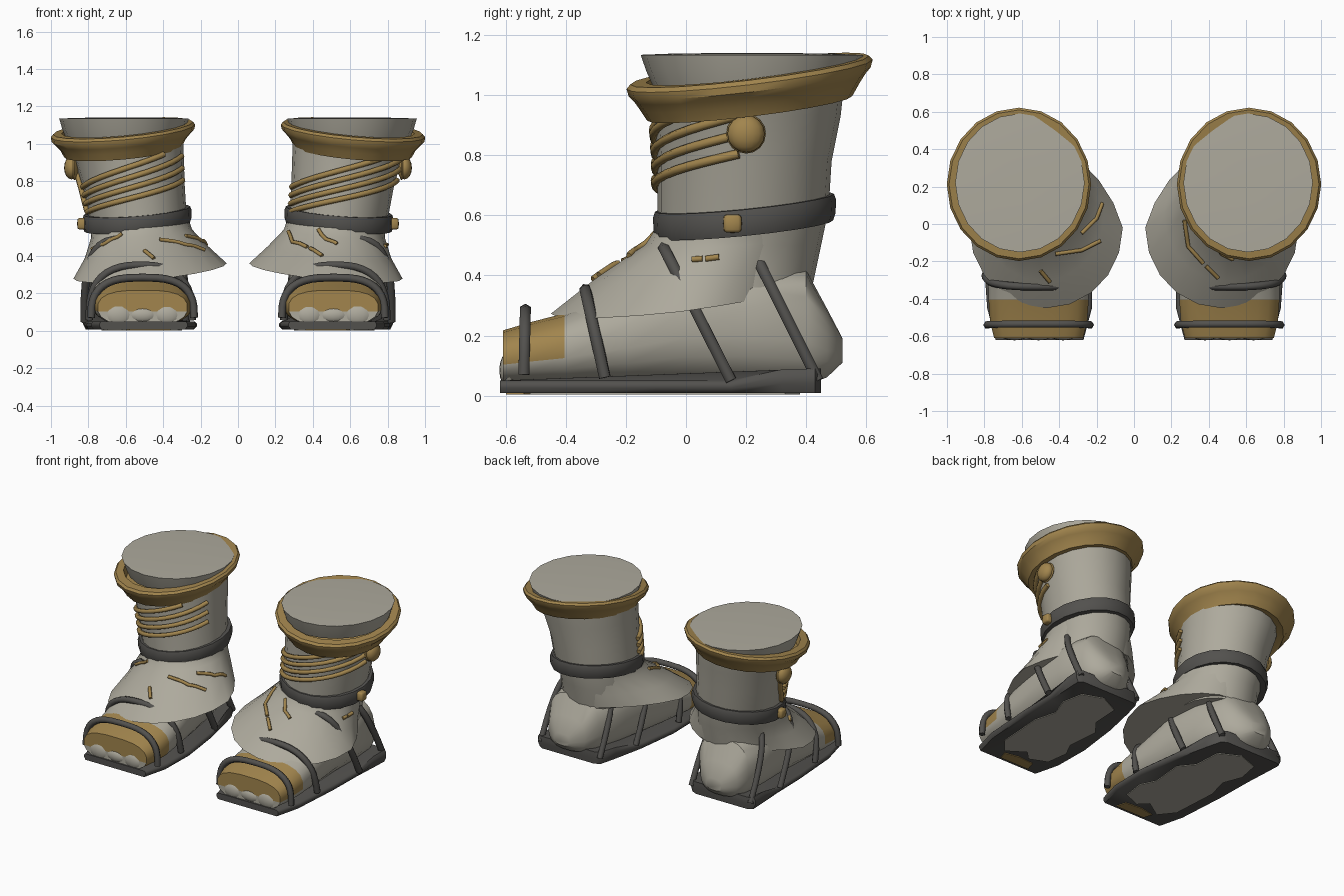
import bpy, bmesh, math
from mathutils import Vector
from mathutils.bvhtree import BVHTree

if "Cube" in bpy.data.objects:
    bpy.data.objects.remove(bpy.data.objects["Cube"])

def material(name, col):
    m = bpy.data.materials.new(name)
    m.diffuse_color = (*col, 1)
    m.use_nodes = True
    m.node_tree.nodes["Principled BSDF"].inputs["Base Color"].default_value = m.diffuse_color
    return m

CLOTH = material("pale_grey", (0.42, 0.40, 0.335))
GOLD = material("gold", (0.36, 0.235, 0.075))
DARK = material("dark_grey", (0.085, 0.082, 0.076))
N = 20

def finish(bm, name, mats, angle=40):
    bmesh.ops.recalc_face_normals(bm, faces=bm.faces[:])
    me = bpy.data.meshes.new(name)
    bm.to_mesh(me)
    bm.free()
    ob = bpy.data.objects.new(name, me)
    bpy.context.collection.objects.link(ob)
    for m in mats:
        me.materials.append(m)
    bpy.context.view_layer.objects.active = ob
    ob.select_set(True)
    bpy.ops.object.shade_smooth_by_angle(angle=math.radians(angle))
    ob.select_set(False)
    return ob

def skin(bm, rings, caps=True):
    """Join rings of points with quads."""
    vs = [[bm.verts.new(p) for p in r] for r in rings]
    n = len(vs[0])
    for a, b in zip(vs, vs[1:]):
        for i in range(n):
            bm.faces.new((a[i], a[(i + 1) % n], b[(i + 1) % n], b[i]))
    if caps:
        bm.faces.new(vs[0])
        bm.faces.new(vs[-1])
    return vs

def oval(s, z, cx, cy, rx, ry, bx=0, by=0, egg=0):
    """Tilted oval; egg narrows it towards the back."""
    pts = []
    for i in range(N):
        a = math.tau * i / N
        dx = rx * math.cos(a) * (1 - egg * max(0, math.sin(a)))
        dy = ry * math.sin(a)
        pts.append((s * (cx + dx), cy + dy, z + bx * dx + by * dy))
    return pts

def loft(name, s, rows, mat, angle=40, caps=True):
    bm = bmesh.new()
    skin(bm, [oval(s, *r) for r in rows], caps)
    return finish(bm, name, [mat], angle)

def cord(name, s, pts, r, mat):
    cu = bpy.data.curves.new(name, 'CURVE')
    cu.dimensions = '3D'
    cu.bevel_depth, cu.bevel_resolution, cu.use_fill_caps = r, 1, True
    sp = cu.splines.new('POLY')
    sp.points.add(len(pts) - 1)
    for q, p in zip(sp.points, pts):
        q.co = (s * p[0], p[1], p[2], 1)
    cu.materials.append(mat)
    ob = bpy.data.objects.new(name, cu)
    bpy.context.collection.objects.link(ob)

def spow(v, e):
    return math.copysign(abs(v) ** e, v)

def ball(name, s, c, r, mat, e=1):
    """Ellipsoid; e below 1 makes it boxy."""
    bm = bmesh.new()
    bmesh.ops.create_uvsphere(bm, u_segments=16, v_segments=8, radius=1)
    for v in bm.verts:
        x, y, z = (spow(k, e) for k in v.co)
        v.co = (s * (c[0] + x * r[0]), c[1] + y * r[1], c[2] + z * r[2])
    finish(bm, name, [mat], 60)

# z, centre x, centre y, radius x, radius y
SHAFT = [(.36, .52, .17, .25, .25), (.5, .52, .18, .25, .27), (.62, .54, .19, .265, .285),
         (.78, .56, .195, .275, .29), (.93, .585, .205, .295, .31)]

def on_shaft(s, deg, z, out=.008):
    """Point on the shaft at a world angle, in unmirrored coordinates."""
    for lo, hi in zip(SHAFT, SHAFT[1:]):
        if z <= hi[0] or hi is SHAFT[-1]:
            t = (z - lo[0]) / (hi[0] - lo[0])
            cx, cy, rx, ry = [p + (q - p) * t for p, q in zip(lo[1:], hi[1:])]
            break
    a = math.radians(deg)
    return (cx + s * math.cos(a) * (rx + out), cy + math.sin(a) * (ry + out), z)

def build_foot(name, s):
    # y, centre x, half width, bottom, top
    rows = [(-.61, .51, .24, .03, .218), (-.52, .51, .262, .03, .245), (-.405, .51, .27, .03, .275),
            (-.2, .52, .265, .03, .36), (0, .53, .255, .03, .45), (.2, .55, .235, .03, .46),
            (.4, .57, .19, .03, .42), (.47, .58, .14, .06, .29), (.522, .58, .06, .11, .19)]
    n, rings = 20, []
    for y, cx, hw, z0, z1 in rows:
        r = []
        for i in range(n):
            a = math.tau * (i + .5) / n + math.pi / 2
            r.append((s * (cx + hw * spow(math.cos(a), .7)), y,
                      (z0 + z1) / 2 + (z1 - z0) / 2 * spow(math.sin(a), .8)))
        rings.append(r)
    bm = bmesh.new()
    vs = skin(bm, rings, False)
    bm.faces.new(vs[-1])
    f = vs[0]
    for i in range(n // 2 - 1):          # toe end in level strips
        bm.faces.new((f[i], f[i + 1], f[n - 2 - i], f[n - 1 - i]))
    for face in bm.faces:                # gold toe band, lower on the inner side
        c = face.calc_center_median()
        if c.y < -.41 and c.z > (.05 if s * c.x < .32 else .105):
            face.material_index = 1
    finish(bm, name, [CLOTH, GOLD])

def build_sole(name, s):
    outline = [(.27, -.62), (.74, -.62), (.785, -.45), (.81, -.1), (.815, .15), (.825, .32), (.83, .43),
               (.8, .45), (.38, .45), (.34, .43), (.31, .32), (.26, .1), (.22, -.2), (.225, -.45)]
    bm = bmesh.new()
    rings = []
    for grow, lift in ((.95, 0), (1, .4), (1, .75), (.96, 1)):
        rings.append([(s * (.53 + (x - .53) * grow), max(y, -.62),
                       .008 + lift * (.042 + .04 * min(1, max(0, (y - .18) / .15)))) for x, y in outline])
    skin(bm, rings)
    finish(bm, name, [DARK], 50)

def plate(name, s, outline, z, mat):
    """Thin flat patch under the sole."""
    bm = bmesh.new()
    skin(bm, [[(s * x, y, h) for x, y in outline] for h in (z, z + .006)])
    finish(bm, name, [mat])

for s, side in ((1, "right"), (-1, "left")):
    nm = lambda part: side + "_" + part
    # shaft, inner lining and gold cuff
    loft(nm("shaft"), s, SHAFT + [(1.03, .60, .21, .305, .32, -.09, .12)], CLOTH)
    loft(nm("lining"), s, [(1.03, .605, .22, .315, .33), (1.08, .608, .22, .332, .352),
                           (1.135, .61, .22, .346, .371), (1.139, .61, .22, .25, .27),
                           (1.141, .61, .22, .1, .11)], CLOTH, 40)
    loft(nm("cuff"), s, [(z, .615, .212, rx, ry, -.09, .12) for z, rx, ry in
                         ((.965, .28, .30), (.957, .315, .342), (.995, .335, .365), (1.025, .362, .385),
                          (1.045, .382, .403), (1.07, .386, .41), (1.084, .374, .398),
                          (1.084, .328, .345), (1.03, .31, .33))], GOLD, 35)
    # ankle belt with stud
    loft(nm("ankle_belt"), s, [(z - .008, .54, .195, rx, rx + .013, -.08, .1) for z, rx in
                               ((.562, .26), (.562, .282), (.585, .29), (.63, .292), (.65, .285),
                                (.65, .26))], DARK)
    ball(nm("belt_stud"), s, (.83, .155, .573), (.03, .031, .031), GOLD, .45)
    # flared instep flap
    flap = loft(nm("instep_flap"), s, [(.57, .525, .17, .265, .275, -.05, .07),
                                       (.52, .515, .15, .27, .285, -.08, .06, .03),
                                       (.42, .49, .06, .33, .365, -.1, .09, .12),
                                       (.32, .47, -.02, .41, .43, -.1, .11, .25)], CLOTH)
    # foot, sole and toes
    build_foot(nm("foot"), s)
    build_sole(nm("sole"), s)
    for k, (x, w, h) in enumerate(((.38, .075, .058), (.51, .08, .045), (.64, .08, .062))):
        ball(nm("toe_%d" % k), s, (x, -.588, .085), (w, .034, h), CLOTH)
    # worn patches under the sole
    plate(nm("underfoot"), s, [(.32, -.45), (.44, -.50), (.50, -.44), (.62, -.52), (.70, -.42), (.72, -.1),
                               (.68, .05), (.73, .18), (.70, .33), (.56, .38), (.42, .31), (.41, .12),
                               (.33, .02), (.35, -.2), (.30, -.3)], .003, CLOTH)
    plate(nm("underfoot_gold"), s, [(.36, -.60), (.58, -.60), (.60, -.54), (.50, -.52), (.38, -.53)],
          .003, GOLD)
    # sandal straps: bottom (y, z), top (y, z), centre, half width, roundness
    for k, (y0, z0, y1, z1, cx, hw, e) in enumerate(((-.54, .07, -.535, .285, .51, .275, .7),
                                                     (-.27, .06, -.335, .352, .52, .275, .8),
                                                     (.15, .05, -.075, .495, .55, .272, .48),
                                                     (.44, .05, .22, .49, .575, .225, .45))):
        pts = []
        for i in range(21):
            a = math.pi * i / 20
            f = math.sin(a) ** .7 if 0 < i < 20 else 0
            pts.append((cx + hw * spow(math.cos(a), e), y0 + (y1 - y0) * f, z0 + (z1 - z0) * f))
        cord(nm("sandal_strap_%d" % k), s, pts, .021, DARK)
    # spiral laces, button and hanging cord
    end = 356 if s > 0 else 340
    for k in range(4):
        pts = []
        for i in range(15):
            t = i / 14
            z = .635 + .045 * k + (.17 + .02 * k) * t ** 1.15
            if z < .955:
                pts.append(on_shaft(s, 195 + (end - 195) * t, z))
        cord(nm("lace_%d" % k), s, pts, .0155, GOLD)
    ball(nm("button"), s, (.89, .2, .872), (.04, .062, .062), GOLD)
    ball(nm("button_rim"), s, (.875, .2, .872), (.016, .066, .066), GOLD)
    if s < 0:
        cord(nm("hanging_cord"), s, [on_shaft(s, d, z) for d, z in
                                     ((180, .84), (184, .76), (190, .70), (195, .64))], .0155, GOLD)
    # thin gold cords lying on the flap
    bm = bmesh.new()
    bm.from_mesh(flap.data)
    tree = BVHTree.FromBMesh(bm)
    if s > 0:
        lines = [((.27, .02), (.29, -.12), (.37, -.21)), ((.385, -.225), (.45, -.29)),
                 ((.43, -.10), (.47, -.16), (.53, -.19)), ((.785, .02), (.79, .055)),
                 ((.792, .065), (.797, .11))]
    else:
        lines = [((.17, .11), (.2, .03), (.28, -.05)), ((.18, -.09), (.28, -.14), (.42, -.16)),
                 ((.5, -.25), (.45, -.31)), ((.62, -.10), (.72, -.08), (.78, -.02))]
    for k, line in enumerate(lines):
        pts = []
        for (xa, ya), (xb, yb) in zip(line, line[1:]):
            for i in range(5):
                x, y = xa + (xb - xa) * i / 4, ya + (yb - ya) * i / 4
                hit = tree.ray_cast(Vector((s * x, y, 2)), Vector((0, 0, -1)))[0]
                if hit and (i or not pts):
                    pts.append((x, y, hit.z + .005))
        if len(pts) > 1:
            cord(nm("flap_cord_%d" % k), s, pts, .011, GOLD)
    bm.free()
